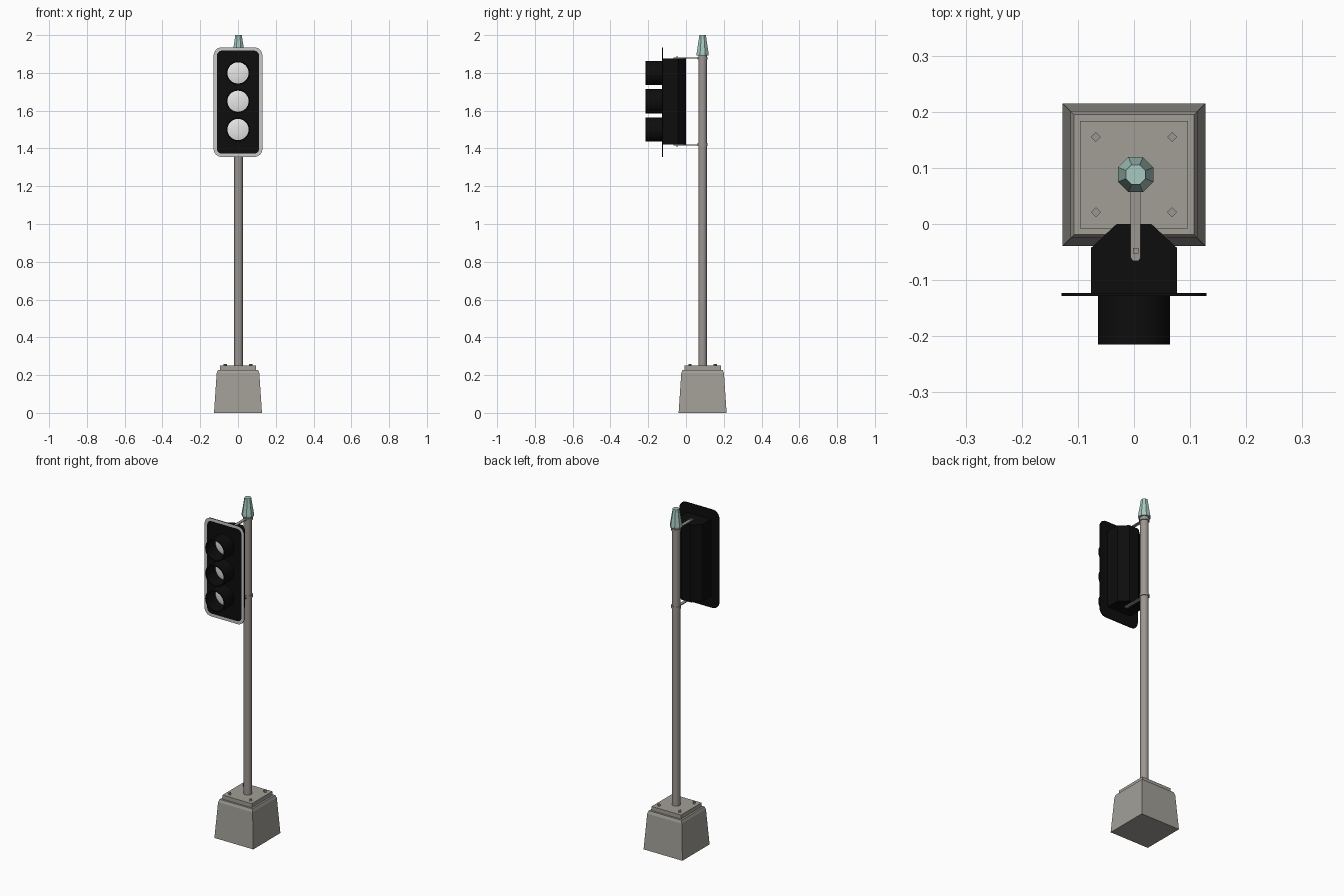
import bpy, bmesh, math

if "Cube" in bpy.data.objects:
    bpy.data.objects.remove(bpy.data.objects["Cube"])

PX, PY = 0.003, 0.088            # pole axis


def material(name, r, g, b):
    m = bpy.data.materials.new(name)
    m.diffuse_color = (r, g, b, 1)
    m.use_nodes = True
    m.node_tree.nodes["Principled BSDF"].inputs["Base Color"].default_value = m.diffuse_color
    return m


CONCRETE = material("concrete grey", 0.36, 0.345, 0.31)
METAL = material("metal grey", 0.33, 0.305, 0.285)
BLACK = material("black", 0.004, 0.004, 0.004)
TRIM = material("trim light grey", 0.58, 0.58, 0.58)
LENS = material("lens white", 0.8, 0.8, 0.78)
TEAL = material("cap teal", 0.38, 0.58, 0.52)


def loft(name, rings, mats, seg_mats=None, closed=False, smooth=None):
    """Skin a list of point rings; cap the ends, or join last to first if closed."""
    bm = bmesh.new()
    vs = [[bm.verts.new(p) for p in ring] for ring in rings]
    n = len(vs[0])
    pairs = list(zip(vs, vs[1:])) + ([(vs[-1], vs[0])] if closed else [])
    for k, (a, b) in enumerate(pairs):
        for i in range(n):
            j = (i + 1) % n
            f = bm.faces.new((a[i], a[j], b[j], b[i]))
            f.material_index = seg_mats[k] if seg_mats else 0
    if not closed:
        bm.faces.new(vs[0])
        bm.faces.new(vs[-1])
    bmesh.ops.recalc_face_normals(bm, faces=bm.faces[:])
    me = bpy.data.meshes.new(name)
    bm.to_mesh(me)
    bm.free()
    for m in mats:
        me.materials.append(m)
    ob = bpy.data.objects.new(name, me)
    bpy.context.collection.objects.link(ob)
    if smooth:
        bpy.ops.object.select_all(action='DESELECT')
        ob.select_set(True)
        bpy.context.view_layer.objects.active = ob
        bpy.ops.object.shade_smooth_by_angle(angle=math.radians(smooth))
    return ob


def disc(cx, cy, z, r, n, phase=0.0):
    """Horizontal ring."""
    return [(cx + r * math.cos(phase + math.tau * i / n),
             cy + r * math.sin(phase + math.tau * i / n), z) for i in range(n)]


def upright(cz, y, r, n=32):
    """Ring facing the front."""
    return [(r * math.cos(math.tau * i / n), y, cz + r * math.sin(math.tau * i / n))
            for i in range(n)]


def square(z, h):
    return [(sx * h, PY + sy * h, z) for sx, sy in ((-1, -1), (1, -1), (1, 1), (-1, 1))]


def rounded(y, w, h, r, cz=1.645, n=6):
    """Rounded rectangle facing the front; w and h are half sizes."""
    pts = []
    for q, (sx, sz) in enumerate(((1, 1), (-1, 1), (-1, -1), (1, -1))):
        for i in range(n + 1):
            a = math.pi / 2 * (q + i / n)
            pts.append((sx * (w - r) + r * math.cos(a), y, cz + sz * (h - r) + r * math.sin(a)))
    return pts


# Base block with its mounting plate and bolts
loft("base_block", [square(0, 0.127), square(0.21, 0.113), square(0.226, 0.107)], [CONCRETE])
loft("base_plate", [square(0.224, 0.096), square(0.25, 0.096)], [CONCRETE])
for sx in (-1, 1):
    for sy in (-1, 1):
        x, y = sx * 0.068, PY + sy * 0.067
        loft("base_bolt", [disc(x, y, 0.248, 0.009, 4), disc(x, y, 0.26, 0.009, 4)], [METAL])

# Pole and faceted cap
loft("pole", [disc(PX, PY, 0.248, 0.023, 16), disc(PX, PY, 1.91, 0.023, 16)], [METAL], smooth=40)
loft("pole_cap", [disc(PX, PY, z, r, 8, math.pi / 8) for z, r in
                  ((1.893, 0.034), (1.905, 0.034), (1.985, 0.021), (2.0, 0.019))], [TEAL])

# Signal housing with chamfered back
outline = [(-0.077, -0.125), (0.077, -0.125), (0.077, -0.043), (0.031, 0), (-0.031, 0), (-0.077, -0.043)]
loft("signal_housing", [[(x, y, z) for x, y in outline] for z in (1.42, 1.877)], [BLACK])

# Backing board, with the pale border as a ring of front faces
loft("backing_board", [rounded(-0.123, 0.129, 0.29, 0.042), rounded(-0.128, 0.129, 0.29, 0.042),
                       rounded(-0.128, 0.112, 0.273, 0.028)], [BLACK, TRIM], [0, 1])

# Three lamps: tube visor and slightly domed lens
for cz in (1.80, 1.65, 1.50):
    loft("visor", [upright(cz, -0.126, 0.064), upright(cz, -0.215, 0.064),
                   upright(cz, -0.215, 0.057), upright(cz, -0.126, 0.057)],
         [BLACK], closed=True, smooth=40)
    loft("lens", [upright(cz, -0.126, 0.056), upright(cz, -0.131, 0.056),
                  upright(cz, -0.135, 0.04), upright(cz, -0.137, 0.018)], [LENS], smooth=50)

# Mounting straps above and below the housing, each with bolt and pole collar
for name, z, s in (("upper", 1.877, 1), ("lower", 1.42, -1)):
    strap = [(-0.009, PY - 0.01), (-0.009, -0.06), (-0.005, -0.066),
             (0.005, -0.066), (0.009, -0.06), (0.009, PY - 0.01)]
    loft(name + "_strap", [[(PX + x, y, z + s * t) for x, y in strap] for t in (0, 0.005)], [METAL])
    loft(name + "_strap_bolt", [disc(PX, -0.048, z + s * t, 0.007, 4, math.pi / 4)
                                for t in (0.003, 0.011)], [METAL])
    loft(name + "_collar", [disc(PX, PY, z - 0.006, 0.027, 16),
                            disc(PX, PY, z + 0.008, 0.027, 16)], [METAL], smooth=40)
